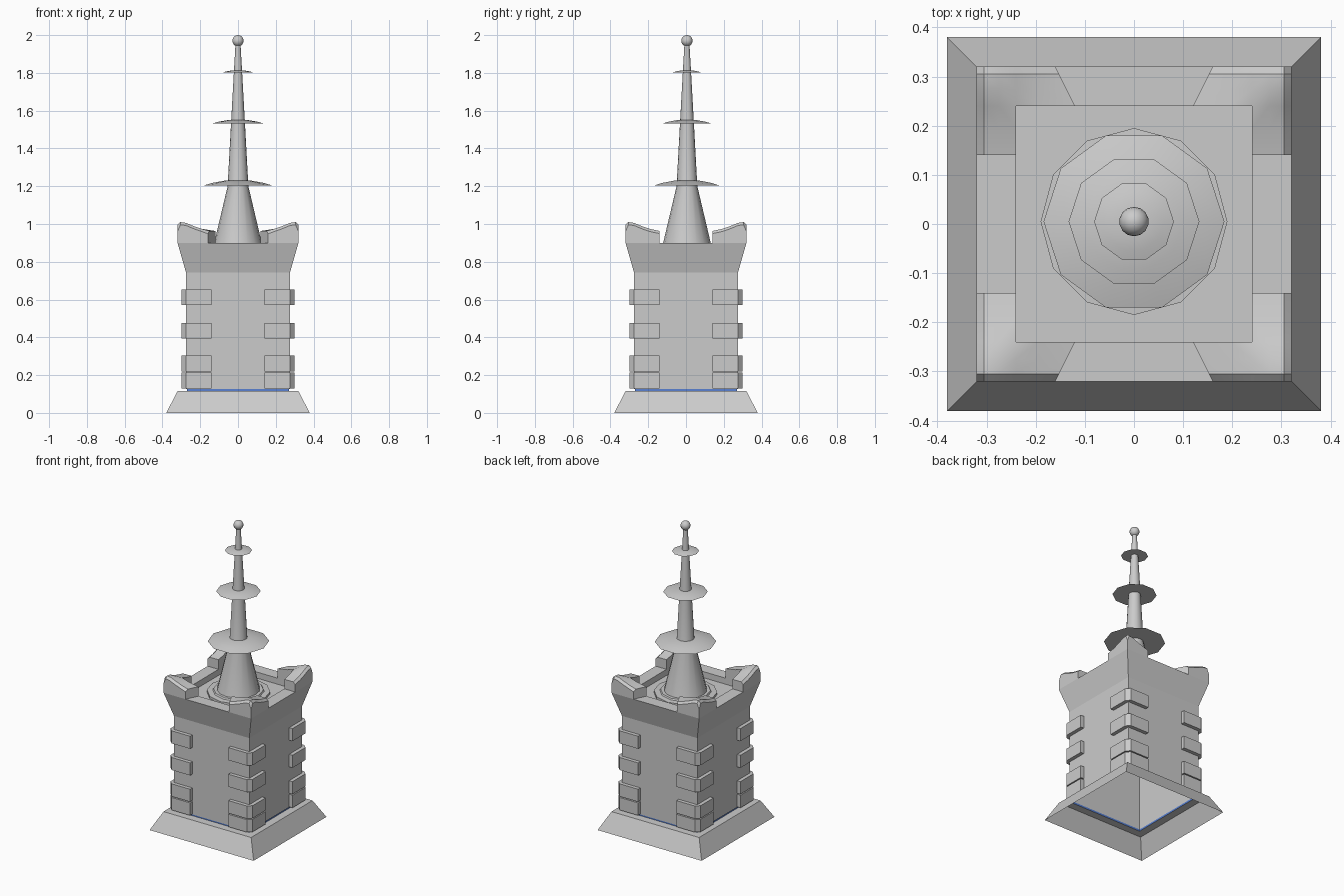
import bpy, bmesh, math

cube = bpy.data.objects.get("Cube")
if cube:
    bpy.data.objects.remove(cube)


def material(name, rgb):
    mat = bpy.data.materials.new(name)
    mat.use_nodes = True
    mat.diffuse_color = (*rgb, 1)
    mat.node_tree.nodes["Principled BSDF"].inputs["Base Color"].default_value = (*rgb, 1)
    return mat


STONE = material("grey stone", (0.6, 0.6, 0.6))
BLUE = material("blue seam", (0.1, 0.22, 0.65))


def finish(bm, name, mat=STONE, smooth=False, normals=True):
    if normals:
        bmesh.ops.recalc_face_normals(bm, faces=bm.faces)
    mesh = bpy.data.meshes.new(name)
    bm.to_mesh(mesh)
    bm.free()
    mesh.materials.append(mat)
    obj = bpy.data.objects.new(name, mesh)
    bpy.context.collection.objects.link(obj)
    if smooth:
        bpy.ops.object.select_all(action='DESELECT')
        obj.select_set(True)
        bpy.context.view_layer.objects.active = obj
        bpy.ops.object.shade_smooth_by_angle(angle=math.radians(40))
    return obj


def lathe(name, profile, sides, turn=0.0, y=0.0, cap=True, mat=STONE, smooth=False):
    """Stack of rings (radius, z) listed from bottom to top."""
    bm = bmesh.new()
    rings = []
    for r, z in profile:
        angles = [turn + 2 * math.pi * i / sides for i in range(sides)]
        rings.append([bm.verts.new((r * math.cos(a), y + r * math.sin(a), z)) for a in angles])
    for low, high in zip(rings, rings[1:]):
        for i in range(sides):
            j = (i + 1) % sides
            bm.faces.new((low[i], low[j], high[j], high[i]))
    if cap:
        bm.faces.new(rings[-1])
    return finish(bm, name, mat, smooth, normals=False)


def square(name, profile, cap=False, mat=STONE):
    """Four-sided lathe whose profile gives half widths."""
    corners = [(h * math.sqrt(2), z) for h, z in profile]
    return lathe(name, corners, 4, math.pi / 4, 0, cap, mat)


# Hollow base skirt, recessed upright seam and tower shell with a sunken roof
square("base_skirt", [(0.38, 0), (0.32, 0.115), (0.27, 0.116)])
square("base_seam", [(0.27, 0.116), (0.27, 0.128)], mat=BLUE)
square("tower_body", [(0.275, 0.127), (0.275, 0.742), (0.32, 0.9),
                      (0.24, 0.9), (0.24, 0.86)], cap=True)


# Corner blocks wrapping each edge of the tower
def corner_block(name, sx, sy, z0, z1):
    outline = [(0.14, 0.276), (0.14, 0.3), (0.275, 0.3), (0.3, 0.275),
               (0.3, 0.14), (0.276, 0.14), (0.276, 0.276)]
    bm = bmesh.new()
    face = bm.faces.new([bm.verts.new((sx * x, sy * y, z0)) for x, y in outline])
    top = bmesh.ops.extrude_face_region(bm, geom=[face], use_keep_orig=True)
    for v in top["geom"]:
        if isinstance(v, bmesh.types.BMVert):
            v.co.z = z1
    finish(bm, name)


# Horned corner battlements: an L-shaped grid, highest near the corner
STEPS = [0, 0.015, 0.045, 0.08, 0.125, 0.18]
CREST = [1.0, 1.01, 1.006, 0.991, 0.975, 0.963]


def battlement(name, sx, sy):
    bm = bmesh.new()
    last = len(STEPS) - 1
    grid = {}
    for i, a in enumerate(STEPS):
        for j, b in enumerate(STEPS):
            if min(i, j) > 3:
                continue
            z = CREST[max(i, j)]
            if min(i, j) == 0:
                z -= 0.04 if max(i, j) == 0 else 0.014
            # the ends of the front and back arms are cut on a slant
            along = 0.16 + 0.5 * b if i == last else a
            grid[i, j] = bm.verts.new((sx * (0.32 - along), sy * (0.32 - b), z))
    faces = []
    for i in range(last):
        for j in range(last):
            if min(i, j) < 3:
                faces.append(bm.faces.new((grid[i, j], grid[i + 1, j],
                                           grid[i + 1, j + 1], grid[i, j + 1])))
    low = bmesh.ops.extrude_face_region(bm, geom=faces, use_keep_orig=True)
    for v in low["geom"]:
        if isinstance(v, bmesh.types.BMVert):
            v.co.z = 0.9
    # the underside rests on the rim, so it is left open
    bmesh.ops.delete(bm, geom=[f for f in bm.faces if all(v.co.z < 0.901 for v in f.verts)],
                     context='FACES')
    finish(bm, name, smooth=True)


for side, sx in (("left", 1), ("right", -1)):
    for end, sy in (("front", -1), ("back", 1)):
        battlement(f"battlement_{end}_{side}", sx, sy)
        for n, z in enumerate((0.13, 0.22, 0.394, 0.57)):
            corner_block(f"corner_block_{end}_{side}_{n + 1}", sx, sy, z, z + 0.083)

# Round plinth on the roof
MID = 0.005
lathe("roof_plinth", [(0.19, 0.855), (0.19, 0.875), (0.155, 0.877), (0.15, 0.886)],
      12, 0, MID)

# Spire: wide cone below, slender shaft above
lathe("spire", [(0.133, 0.87), (0.055, 1.2), (0.037, 1.53), (0.022, 1.8), (0.013, 1.96)],
      16, 0, MID, smooth=True)

# Shallow domed discs around the spire
for n, (r, z, rise) in enumerate(((0.184, 1.203, 0.026), (0.133, 1.533, 0.017), (0.081, 1.802, 0.011))):
    lathe(f"spire_disc_{n + 1}",
          [(0.02, z), (r, z), (r * 0.75, z + rise * 0.55), (r * 0.4, z + rise), (0.015, z + rise)],
          10, 0, MID, smooth=True)

# Ball finial
bm = bmesh.new()
bmesh.ops.create_uvsphere(bm, u_segments=14, v_segments=10, radius=0.03)
bmesh.ops.translate(bm, verts=bm.verts, vec=(0, MID, 1.97))
finish(bm, "finial_ball", smooth=True)
